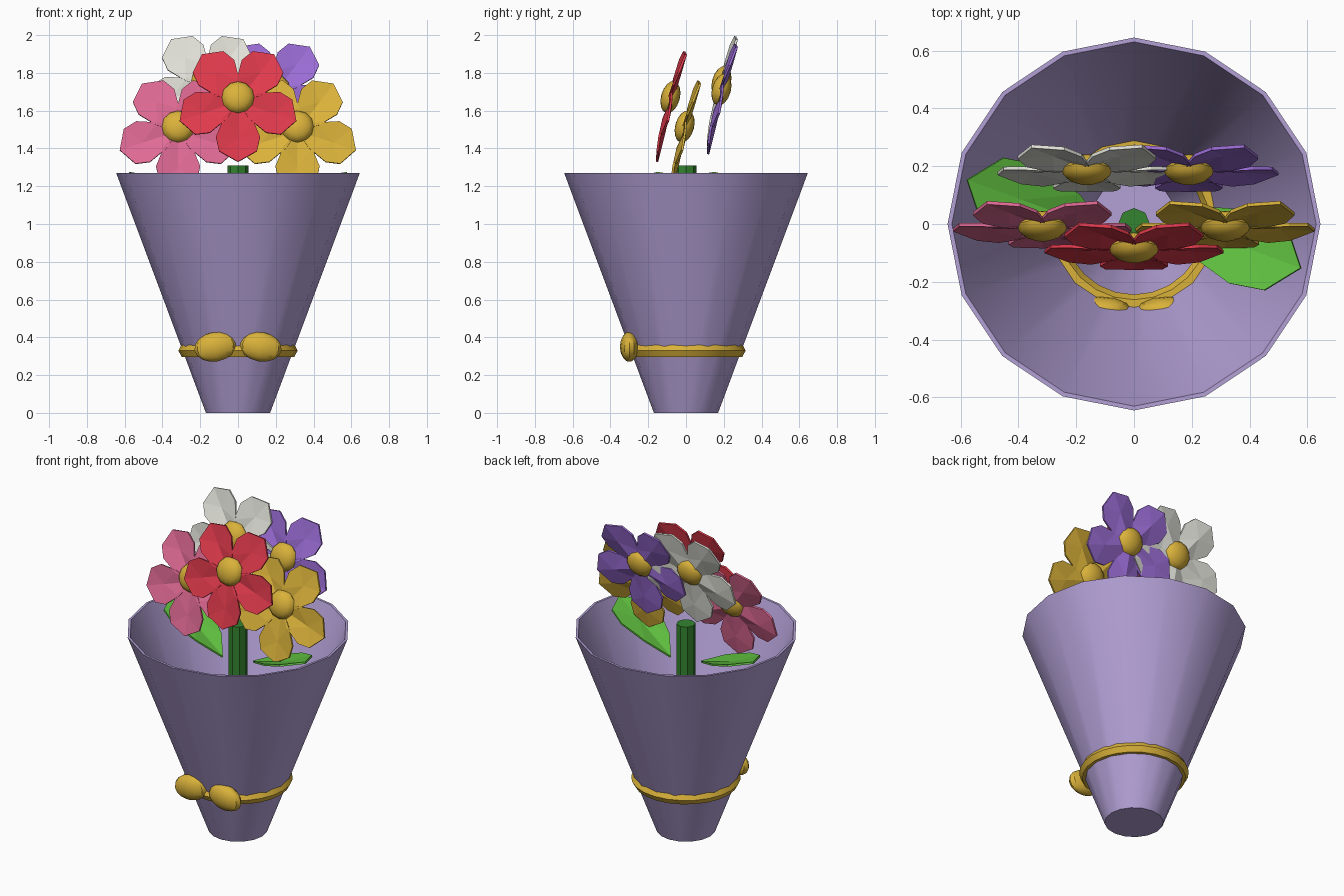
import bpy, bmesh, math
from math import radians, pi, cos, sin
from mathutils import Matrix, Vector

if "Cube" in bpy.data.objects:
    bpy.data.objects.remove(bpy.data.objects["Cube"])


def material(name, r, g, b):
    m = bpy.data.materials.new(name)
    lin = [((c / 255 + 0.055) / 1.055) ** 2.4 for c in (r, g, b)]
    m.diffuse_color = (*lin, 1)
    m.use_nodes = True
    m.node_tree.nodes["Principled BSDF"].inputs["Base Color"].default_value = m.diffuse_color
    return m


LAVENDER = material("lavender paper", 179, 160, 214)
GOLD = material("gold", 218, 178, 58)
RED = material("red petal", 224, 58, 76)
PINK = material("pink petal", 224, 106, 148)
WHITE = material("white petal", 226, 226, 218)
PURPLE = material("purple petal", 154, 108, 212)
LEAF = material("leaf green", 96, 192, 64)
STEM = material("stem green", 52, 132, 48)


def finish(name, bm, mat, matrix=Matrix(), smooth=True):
    """Turn a bmesh into a named, coloured object."""
    bmesh.ops.recalc_face_normals(bm, faces=bm.faces)
    me = bpy.data.meshes.new(name)
    bm.to_mesh(me)
    bm.free()
    ob = bpy.data.objects.new(name, me)
    bpy.context.collection.objects.link(ob)
    ob.matrix_world = matrix
    me.materials.append(mat)
    if smooth:
        bpy.ops.object.select_all(action='DESELECT')
        ob.select_set(True)
        bpy.context.view_layer.objects.active = ob
        bpy.ops.object.shade_smooth_by_angle(angle=radians(30))
    return ob


def ellipsoid(name, radii, mat, matrix, seg=12, rings=8):
    bm = bmesh.new()
    bmesh.ops.create_uvsphere(bm, u_segments=seg, v_segments=rings, radius=1)
    bmesh.ops.scale(bm, vec=radii, verts=bm.verts)
    finish(name, bm, mat, matrix)


# Half outline of a petal: (half width, distance from base, lift)
HALF = [(0.075, 0.09, 0.018), (0.117, 0.195, 0.014), (0.1, 0.27, 0.004)]


def add_petal(bm, matrix, sx=1, sy=1, thick=0.012):
    """Folded blade: outline fanned around a sunken middle, given thickness."""
    outline = [(0, 0, 0)] + HALF + [(0, 0.325, -0.008)]
    outline += [(-x, y, z) for x, y, z in reversed(HALF)]
    layers = []
    for dz in (thick / 2, -thick / 2):
        put = lambda p: bm.verts.new(matrix @ Vector((p[0] * sx, p[1] * sy, p[2] + dz)))
        layers.append(([put(p) for p in outline], put((0, 0.2, -0.006))))
    (top, tc), (bot, bc) = layers
    n = len(outline)
    for i in range(n):
        j = (i + 1) % n
        bm.faces.new((top[i], top[j], tc))
        bm.faces.new((bot[j], bot[i], bc))
        bm.faces.new((top[j], top[i], bot[i], bot[j]))


# Paper cone wrap, a hollow lathe with 16 sides
SIDES = 16
bm = bmesh.new()
rings = []
for r, z in [(0.17, 0), (0.645, 1.27), (0.63, 1.27), (0.156, 0.012)]:
    rings.append([bm.verts.new((r * cos(2 * pi * i / SIDES), r * sin(2 * pi * i / SIDES), z))
                  for i in range(SIDES)])
for a, b in zip(rings, rings[1:]):
    for i in range(SIDES):
        j = (i + 1) % SIDES
        bm.faces.new((a[i], a[j], b[j], b[i]))
bm.faces.new(rings[0][::-1])
bm.faces.new(rings[-1])
finish("paper_cone", bm, LAVENDER)

# Ribbon ring with a hexagonal section
bm = bmesh.new()
MAJ, MIN = 24, 6
grid = []
for i in range(MAJ):
    a = 2 * pi * i / MAJ
    row = []
    for k in range(MIN):
        b = 2 * pi * k / MIN
        r = 0.28 + 0.036 * cos(b)
        row.append(bm.verts.new((r * cos(a), r * sin(a), 0.33 + 0.038 * sin(b))))
    grid.append(row)
for i in range(MAJ):
    for k in range(MIN):
        p, q, k2 = grid[i], grid[(i + 1) % MAJ], (k + 1) % MIN
        bm.faces.new((p[k], q[k], q[k2], p[k2]))
finish("ribbon_ring", bm, GOLD)

# Two bow loops at the front
for side, label in ((-1, "left"), (1, "right")):
    ellipsoid("bow_loop_" + label, (0.112, 0.05, 0.078), GOLD,
              Matrix.Translation((0.12 * side, -0.3, 0.35)) @ Matrix.Rotation(radians(10 * side), 4, 'Y'))

# Central stem
bm = bmesh.new()
bmesh.ops.create_cone(bm, cap_ends=True, segments=8, radius1=0.055, radius2=0.055, depth=1.25)
finish("stem", bm, STEM, Matrix.Translation((0, 0, 0.685)), smooth=False)

# Two leaves, one the half-turn copy of the other
for turn, label in ((0, "left"), (pi, "right")):
    bm = bmesh.new()
    add_petal(bm, Matrix(), 1.15, 1.7)
    m = (Matrix.Rotation(turn, 4, 'Z') @ Matrix.Translation((-0.09, -0.025, 1.08))
         @ Matrix.Rotation(radians(70), 4, 'Z') @ Matrix.Rotation(radians(21), 4, 'X'))
    finish("leaf_" + label, bm, LEAF, m, smooth=False)

# Five flowers, each leaning back, with a domed centre
FLOWERS = [("red", RED, 0, -0.077, 1.645), ("pink", PINK, -0.317, -0.002, 1.49),
           ("yellow", GOLD, 0.315, -0.002, 1.49), ("white", WHITE, -0.163, 0.193, 1.725),
           ("purple", PURPLE, 0.19, 0.193, 1.685)]
for label, mat, x, y, z in FLOWERS:
    frame = Matrix.Translation((x, y, z)) @ Matrix.Rotation(radians(75), 4, 'X')
    bm = bmesh.new()
    for i in range(5):
        add_petal(bm, Matrix.Rotation(pi + i * 2 * pi / 5, 4, 'Z'))
    finish(label + "_flower_petals", bm, mat, frame, smooth=False)
    ellipsoid(label + "_flower_centre", (0.087, 0.087, 0.05), GOLD,
              frame @ Matrix.Translation((0, 0.024, 0.012)), 12, 8)
